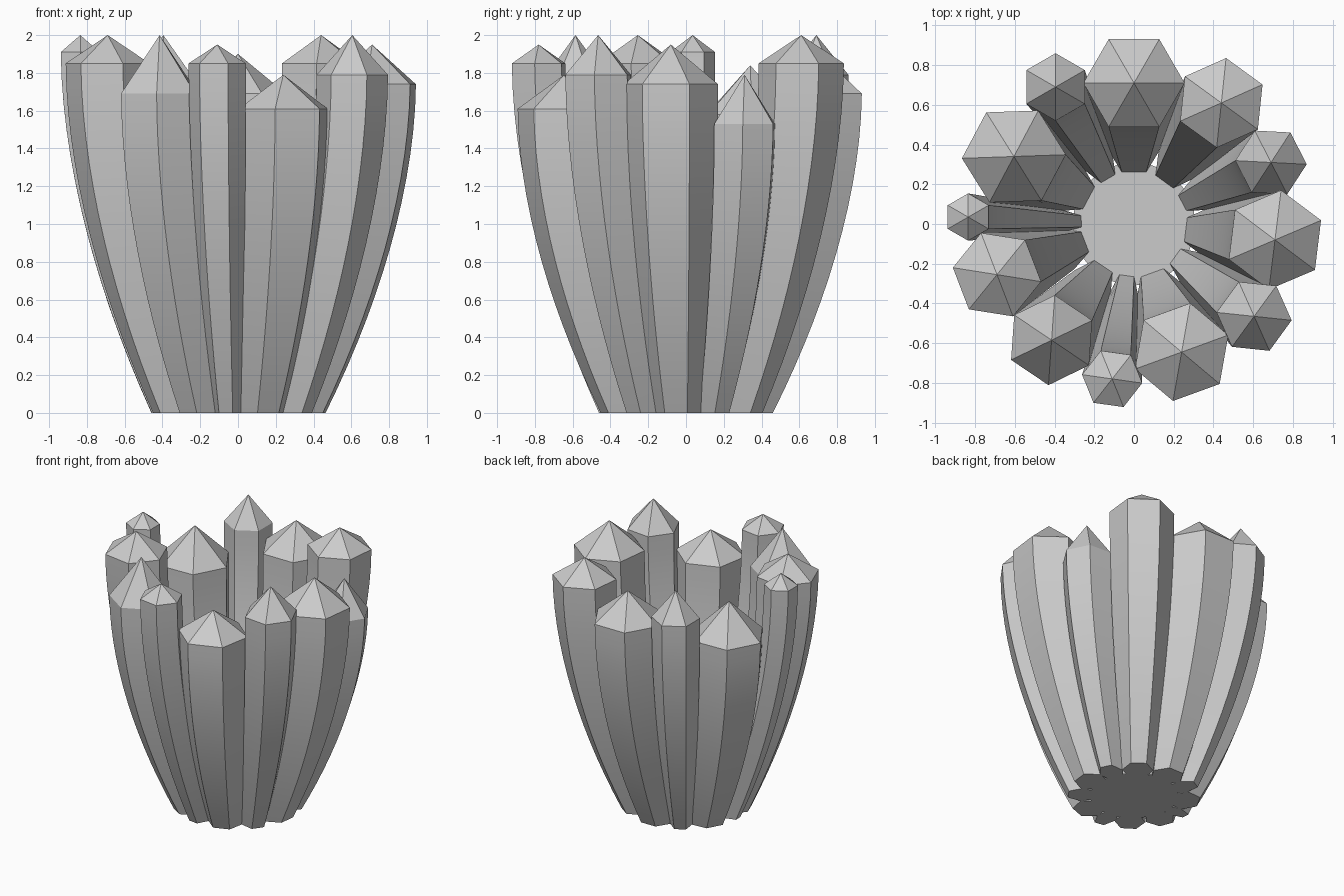
import bpy, bmesh, math
from mathutils import Vector

cube = bpy.data.objects.get("Cube")
if cube:
    bpy.data.objects.remove(cube, do_unlink=True)

stone = bpy.data.materials.new("light_grey_stone")
stone.use_nodes = True
GREY = (0.6, 0.6, 0.6, 1)
stone.diffuse_color = GREY
stone.node_tree.nodes["Principled BSDF"].inputs["Base Color"].default_value = GREY

SIDES, RINGS = 6, 14
BASE_IN, BASE_OUT, BASE_SCALE = 0.26, 0.46, 0.48

# centre x, centre y, radius, turn in degrees, shoulder height, tip height
CRYSTALS = [
    (0.00, 0.71, 0.255, 0, 1.69, 1.90),
    (0.44, 0.61, 0.227, 24, 1.85, 2.00),
    (0.69, 0.31, 0.180, 57, 1.53, 1.79),
    (0.71, -0.08, 0.252, 23, 1.74, 1.95),
    (0.605, -0.465, 0.190, 54, 1.79, 2.00),
    (0.24, -0.645, 0.250, 20, 1.61, 1.79),
    (-0.11, -0.78, 0.153, 52, 1.85, 1.95),
    (-0.415, -0.585, 0.227, 26, 1.69, 2.00),
    (-0.69, -0.255, 0.225, 51, 1.85, 2.00),
    (-0.835, 0.035, 0.119, 30, 1.91, 2.00),
    (-0.605, 0.34, 0.262, 2, 1.58, 1.84),
    (-0.395, 0.69, 0.170, 30, 1.79, 2.00),
]


def finish(name, bm):
    """Turn a bmesh into a named stone object."""
    bmesh.ops.recalc_face_normals(bm, faces=bm.faces)
    mesh = bpy.data.meshes.new(name)
    bm.to_mesh(mesh)
    bm.free()
    mesh.materials.append(stone)
    obj = bpy.data.objects.new(name, mesh)
    bpy.context.collection.objects.link(obj)
    return obj


def crystal(name, x, y, radius, turn, shoulder, tip):
    """Six-sided stem flaring from the narrow base, closed by a pointed tip."""
    out = Vector((x, y)).normalized()
    side = Vector((-out.y, out.x))
    top = []
    for i in range(SIDES):
        a = math.radians(turn) + i * math.tau / SIDES
        top.append(Vector((x + radius * math.cos(a), y + radius * math.sin(a))))
    reach = [p.dot(out) for p in top]
    near, far = min(reach), max(reach)
    foot = []
    for p, r in zip(top, reach):
        depth = BASE_IN + (r - near) / (far - near) * (BASE_OUT - BASE_IN)
        foot.append(out * depth + side * p.dot(side) * BASE_SCALE)

    bm = bmesh.new()
    rings = []
    for k in range(RINGS + 1):
        t = k / RINGS
        flare = 1 - (1 - t) ** 1.8
        rings.append([bm.verts.new((*f.lerp(p, flare), shoulder * t))
                      for f, p in zip(foot, top)])
    bm.faces.new(rings[0])
    apex = bm.verts.new((x, y, tip))
    for i in range(SIDES):
        j = (i + 1) % SIDES
        for low, high in zip(rings, rings[1:]):
            bm.faces.new((low[i], low[j], high[j], high[i]))
        bm.faces.new((rings[-1][i], rings[-1][j], apex))
    return finish(name, bm)


# Ring of crystals
stems = [crystal(f"crystal_{n + 1}", *spec) for n, spec in enumerate(CRYSTALS)]

# Thin floor joining the feet
bm = bmesh.new()
bmesh.ops.create_cone(bm, cap_ends=True, segments=24, radius1=0.31, radius2=0.31, depth=0.008)
bmesh.ops.translate(bm, verts=bm.verts, vec=(0, 0, 0.004))
finish("base_floor", bm)

# Smooth along the stems, crisp between the facets
bpy.ops.object.select_all(action='DESELECT')
for obj in stems:
    obj.select_set(True)
bpy.context.view_layer.objects.active = stems[0]
bpy.ops.object.shade_smooth_by_angle(angle=math.radians(20))
